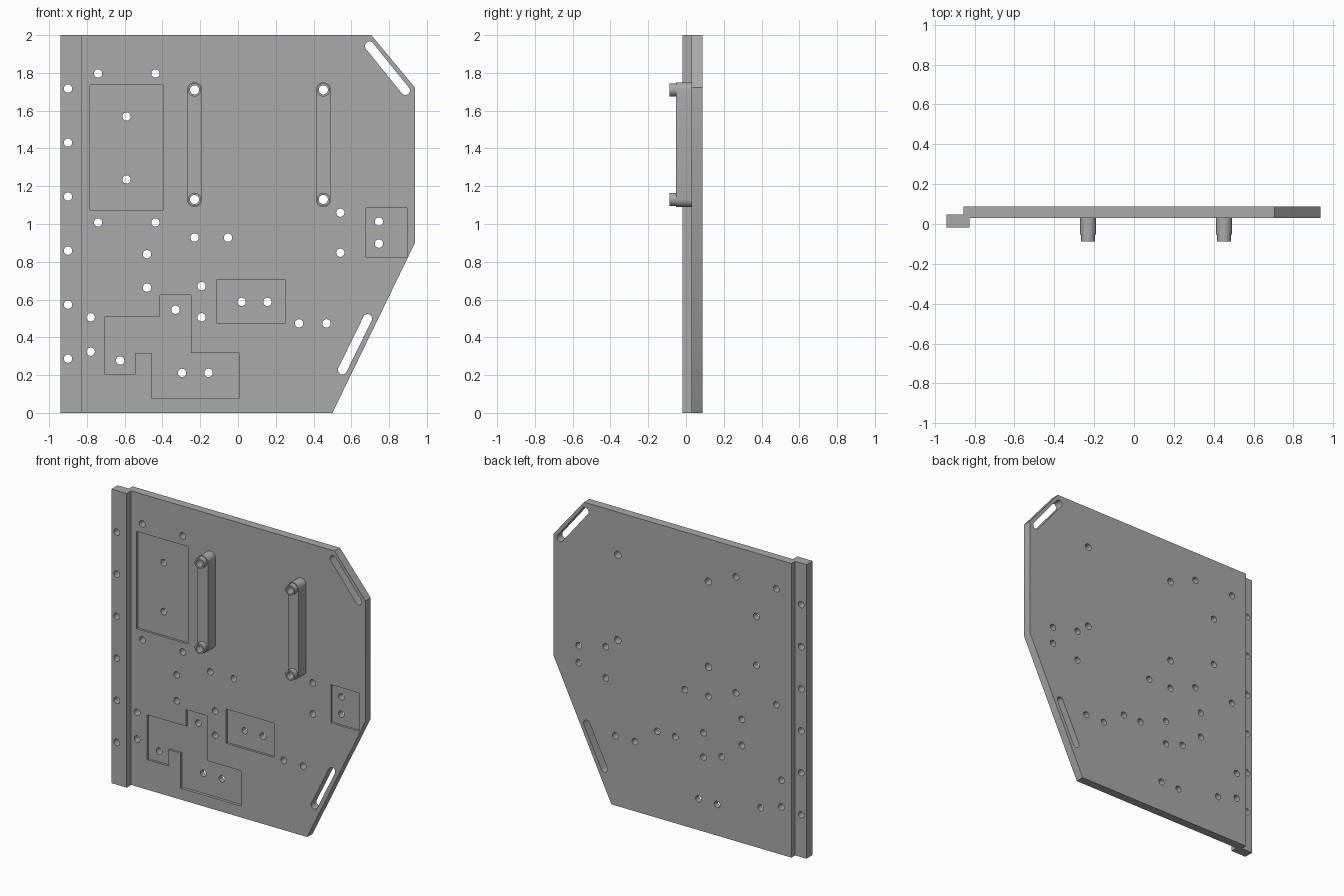
import bpy, bmesh, math

if "Cube" in bpy.data.objects:
    bpy.data.objects.remove(bpy.data.objects["Cube"])

grey = bpy.data.materials.new("plain grey")
grey.diffuse_color = (0.40, 0.40, 0.40, 1)
grey.use_nodes = True
grey.node_tree.nodes["Principled BSDF"].inputs["Base Color"].default_value = grey.diffuse_color

FRONT, BACK = 0.03, 0.088          # plate faces
STRIP_FRONT, STRIP_BACK = -0.018, 0.048
BAR_FRONT, BOSS_FRONT = -0.052, -0.088


def prisms(name, outlines, y0, y1):
    """One object holding an extruded prism for every (x, z) outline."""
    bm = bmesh.new()
    for pts in outlines:
        face = bm.faces.new([bm.verts.new((x, y0, z)) for x, z in pts])
        ext = bmesh.ops.extrude_face_region(bm, geom=[face])["geom"]
        verts = [v for v in ext if isinstance(v, bmesh.types.BMVert)]
        bmesh.ops.translate(bm, vec=(0, y1 - y0, 0), verts=verts)
    bmesh.ops.recalc_face_normals(bm, faces=bm.faces)
    mesh = bpy.data.meshes.new(name)
    bm.to_mesh(mesh)
    bm.free()
    mesh.materials.append(grey)
    obj = bpy.data.objects.new(name, mesh)
    bpy.context.collection.objects.link(obj)
    return obj


def combine(obj, other, operation="DIFFERENCE"):
    """Apply a boolean and drop the helper."""
    mod = obj.modifiers.new("cut", "BOOLEAN")
    mod.operation, mod.solver, mod.object = operation, "EXACT", other
    graph = bpy.context.evaluated_depsgraph_get()
    mesh = bpy.data.meshes.new_from_object(obj.evaluated_get(graph))
    obj.modifiers.clear()
    obj.data = mesh
    bpy.data.objects.remove(other)


def rect(x0, x1, z0, z1):
    return [(x0, z0), (x1, z0), (x1, z1), (x0, z1)]


def slot(a, b, r, n=14):
    """Rounded slot outline between two centres."""
    ang = math.atan2(b[1] - a[1], b[0] - a[0])
    pts = []
    for c, start in ((b, ang - math.pi / 2), (a, ang + math.pi / 2)):
        for i in range(n + 1):
            t = start + math.pi * i / n
            pts.append((c[0] + r * math.cos(t), c[1] + r * math.sin(t)))
    return pts


def circle(x, z, r, n=28):
    return [(x + r * math.cos(2 * math.pi * i / n),
             z + r * math.sin(2 * math.pi * i / n)) for i in range(n)]


# Plate with the clipped corners, joined to the stepped edge strip
plate = prisms("mounting_plate", [[(-0.855, 0), (0.5, 0), (0.937, 0.90),
               (0.937, 1.722), (0.706, 2), (-0.855, 2)]], FRONT, BACK)
combine(plate, prisms("edge_strip", [rect(-0.94, -0.825, 0, 2)],
                      STRIP_FRONT, STRIP_BACK), "UNION")

# Shallow pockets in the front face
pockets = [
    (rect(-0.783, -0.397, 1.073, 1.735), 0.015),
    (rect(0.677, 0.894, 0.824, 1.084), 0.015),
    (rect(-0.111, 0.249, 0.474, 0.707), 0.015),
    ([(-0.704, 0.204), (-0.545, 0.204), (-0.545, 0.315), (-0.249, 0.315),
      (-0.249, 0.623), (-0.413, 0.623), (-0.413, 0.509), (-0.704, 0.509)], 0.015),
    (rect(-0.455, 0.005, 0.077, 0.317), 0.02),
]
for outline, depth in pockets:
    combine(plate, prisms("pocket_cutter", [outline], FRONT - 0.03, FRONT + depth))

# Through holes: edge row, pairs, bar bolts and the two long slots
holes = [(-0.9, 0.287 + 0.286 * i) for i in range(6)]
holes += [(x, z) for x in (-0.741, -0.437) for z in (1.797, 1.008)]
holes += [(-0.59, 1.569), (-0.59, 1.236), (-0.482, 0.84), (-0.482, 0.663),
          (-0.23, 0.928), (-0.053, 0.928), (-0.193, 0.671), (-0.193, 0.506),
          (-0.331, 0.546), (-0.624, 0.277), (-0.78, 0.506), (-0.78, 0.324),
          (-0.296, 0.212), (-0.156, 0.212), (0.019, 0.588), (0.156, 0.588),
          (0.323, 0.474), (0.469, 0.474), (0.542, 1.06), (0.542, 0.848),
          (0.746, 1.013), (0.746, 0.896)]
bar_x, bolt_z = (-0.23, 0.452), (1.13, 1.71)
cuts = [circle(x, z, 0.022) for x, z in holes]
cuts += [circle(x, z, 0.024) for x in bar_x for z in bolt_z]
cuts += [slot((0.696, 1.942), (0.886, 1.707), 0.024),
         slot((0.553, 0.228), (0.686, 0.499), 0.024)]
combine(plate, prisms("hole_cutter", cuts, -0.2, 0.2))

# Two raised bars with a hollow boss at each end
parts = [plate]
for side, x in zip(("left", "right"), bar_x):
    bar = prisms(side + "_bar", [slot((x, bolt_z[0]), (x, bolt_z[1]), 0.04)],
                 BAR_FRONT, FRONT)
    combine(bar, prisms("bosses", [circle(x, z, 0.035) for z in bolt_z],
                        BOSS_FRONT, FRONT - 0.02), "UNION")
    combine(bar, prisms("bolt_cutter", [circle(x, z, 0.024) for z in bolt_z],
                        -0.2, 0.2))
    parts.append(bar)

# Smooth the round walls, keep the machined edges sharp
bpy.ops.object.select_all(action="DESELECT")
for obj in parts:
    obj.select_set(True)
bpy.context.view_layer.objects.active = plate
bpy.ops.object.shade_smooth_by_angle(angle=math.radians(30))
